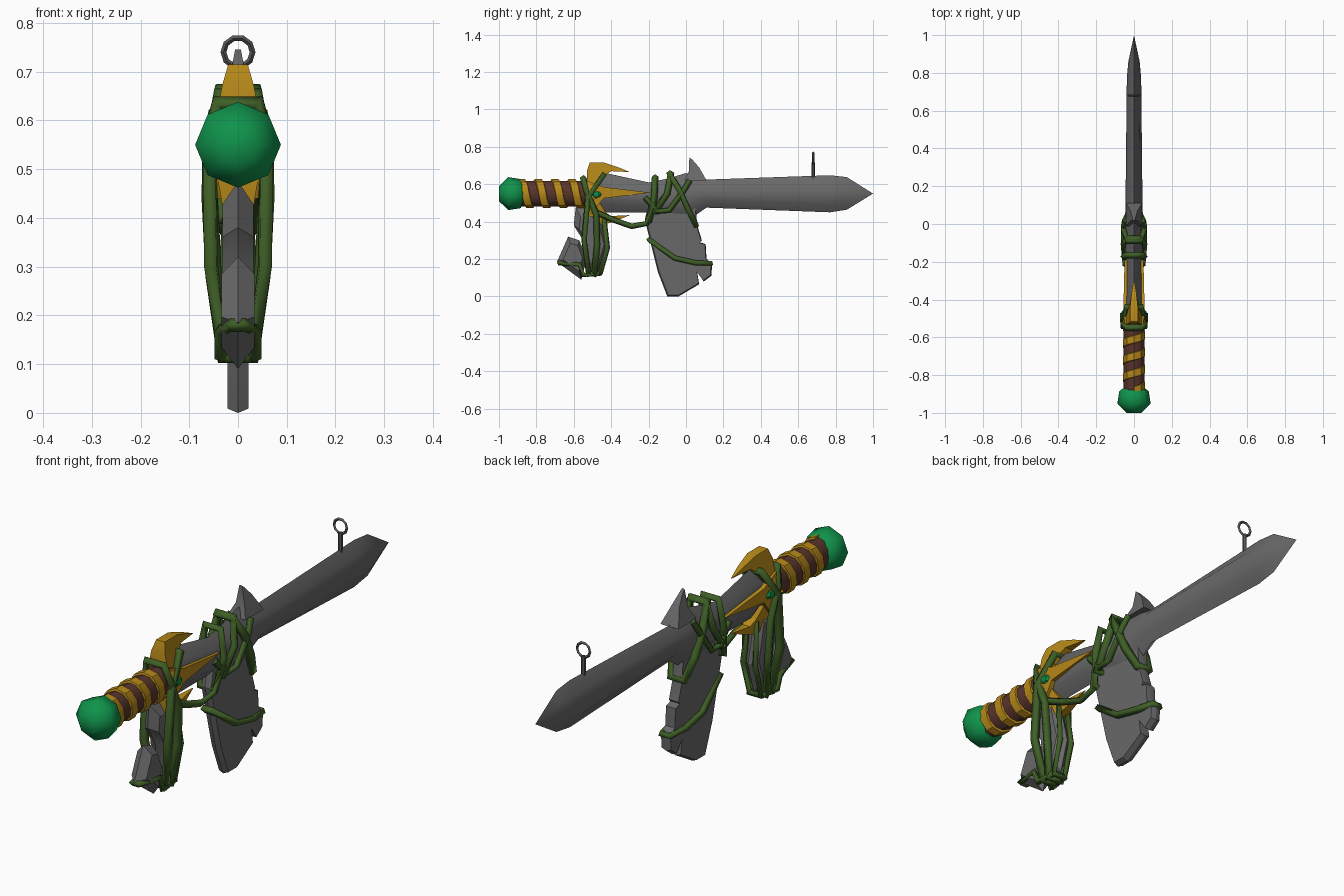
import bpy, bmesh, math
from mathutils import Vector

if "Cube" in bpy.data.objects:
    bpy.data.objects.remove(bpy.data.objects["Cube"])


def material(name, rgb):
    m = bpy.data.materials.new(name)
    m.use_nodes = True
    m.diffuse_color = (*rgb, 1)
    m.node_tree.nodes["Principled BSDF"].inputs["Base Color"].default_value = (*rgb, 1)
    return m


STEEL = material("grey steel", (0.14, 0.14, 0.14))
IRON = material("dark iron", (0.1, 0.1, 0.1))
GOLD = material("gold", (0.47, 0.25, 0.01))
GEM = material("green gem", (0.005, 0.29, 0.07))
VINE = material("vine green", (0.05, 0.115, 0.02))
LEATHER = material("brown leather", (0.1, 0.035, 0.025))
AXIS = 0.55  # height of the weapon's long axis


def finish(obj, name, mat, smooth=35):
    obj.name = name
    obj.data.materials.clear()
    obj.data.materials.append(mat)
    bpy.ops.object.select_all(action="DESELECT")
    obj.select_set(True)
    bpy.context.view_layer.objects.active = obj
    if smooth:
        bpy.ops.object.shade_smooth_by_angle(angle=math.radians(smooth))
    return obj


def loft(name, rings, mat, smooth=35):
    """Skin a list of equal rings and cap both ends."""
    bm = bmesh.new()
    loops = [[bm.verts.new(p) for p in ring] for ring in rings]
    n = len(loops[0])
    for a, b in zip(loops, loops[1:]):
        for i in range(n):
            j = (i + 1) % n
            bm.faces.new((a[i], a[j], b[j], b[i]))
    bm.faces.new(loops[0])
    bm.faces.new(loops[-1])
    bmesh.ops.remove_doubles(bm, verts=bm.verts[:], dist=0.0005)
    bmesh.ops.recalc_face_normals(bm, faces=bm.faces[:])
    mesh = bpy.data.meshes.new(name)
    bm.to_mesh(mesh)
    bm.free()
    obj = bpy.data.objects.new(name, mesh)
    bpy.context.collection.objects.link(obj)
    return finish(obj, name, mat, smooth)


def slab(name, outline, mat, inset=1.0, width=None):
    """Side outline (y, z, half width) thickened in x, with an optional ridged rim."""
    pts = [(*p, width) if width else p for p in outline]
    cy = sum(p[0] for p in pts) / len(pts)
    cz = sum(p[1] for p in pts) / len(pts)

    def layer(side):
        k = inset if side else 1.0
        return [(side * w, cy + (y - cy) * k, cz + (z - cz) * k) for y, z, w in pts]

    sides = (-1, 0, 1) if inset < 1 else (-1, 1)
    return loft(name, [layer(s) for s in sides], mat, 25)


def round_ring(y, r, n=8, squash=1.0):
    return [(squash * r * math.cos(i * math.tau / n), y, AXIS + r * math.sin(i * math.tau / n))
            for i in range(n)]


def vine(name, pts, mirrored=True, depth=0.018):
    """Square stem; mirrored paths close into a loop around the weapon."""
    path = list(pts)
    if mirrored:
        path += [(-x, y, z) for x, y, z in reversed(pts)]
    curve = bpy.data.curves.new(name, "CURVE")
    curve.dimensions = "3D"
    curve.bevel_depth = depth
    curve.bevel_resolution = 0
    curve.use_fill_caps = True
    spline = curve.splines.new("POLY")
    spline.points.add(len(path) - 1)
    for sp, p in zip(spline.points, path):
        sp.co = (*p, 1)
    spline.use_cyclic_u = mirrored
    obj = bpy.data.objects.new(name, curve)
    bpy.context.collection.objects.link(obj)
    bpy.ops.object.select_all(action="DESELECT")
    obj.select_set(True)
    bpy.context.view_layer.objects.active = obj
    bpy.ops.object.convert(target="MESH")
    finish(bpy.context.object, name, VINE, 0)


# Pommel, grip and its spiral wrap
loft("pommel", [round_ring(y, r) for y, r in
                ((-1, 0.04), (-0.95, 0.088), (-0.885, 0.078), (-0.865, 0.05))], GEM, 60)
loft("grip", [round_ring(y, 0.068, 12, 0.8) for y in (-0.88, -0.52)], LEATHER)


def wrap_section(t):
    a = t * math.tau - math.pi / 2
    y = -0.88 + 0.09 * t
    return [(0.8 * r * math.cos(a), y + d, AXIS - r * math.sin(a))
            for r, d in ((0.06, -0.024), (0.077, -0.019), (0.077, 0.019), (0.06, 0.024))]


loft("grip_wrap", [wrap_section(i / 10) for i in range(38)], GOLD)

# Main blade: lens-shaped sections (y, top, bottom, half width)
LENS = ((0, 1), (0.75, 0.5), (1, 0), (0.75, -0.5), (0, -1), (-0.75, -0.5), (-1, 0), (-0.75, 0.5))
stations = ((-0.5, 0.62, 0.48, 0.045), (-0.43, 0.66, 0.45, 0.045), (-0.2, 0.61, 0.45, 0.045),
            (-0.1, 0.63, 0.42, 0.048), (0, 0.66, 0.4, 0.048), (0.11, 0.625, 0.475, 0.045),
            (0.77, 0.648, 0.45, 0.038), (0.86, 0.638, 0.464, 0.03), (1, 0.55, 0.55, 0))
loft("main_blade", [[(w * x, y, (t + b) / 2 + s * (t - b) / 2) for x, s in LENS]
                    for y, t, b, w in stations], STEEL, 50)
slab("blade_thorn", ((-0.01, 0.62, 0.042), (0.015, 0.67, 0.02), (0.018, 0.745, 0.006),
                     (0.035, 0.73, 0.008), (0.07, 0.69, 0.018), (0.11, 0.62, 0.042)), STEEL)

# Chipped lower blade
slab("lower_blade", ((-0.2, 0.5), (-0.22, 0.41), (-0.18, 0.25), (-0.15, 0.13), (-0.1, 0),
                     (-0.04, 0), (0.07, 0.065), (0.06, 0.13), (0.095, 0.08), (0.135, 0.11),
                     (0.14, 0.17), (0.11, 0.2), (0.105, 0.28), (0.075, 0.29), (0.085, 0.3),
                     (0.06, 0.38), (0.05, 0.5)), STEEL, 0.96, 0.022)

# Broken shards under the grip
slab("upper_shard", ((-0.59, 0.475), (-0.46, 0.47), (-0.44, 0.38), (-0.41, 0.26),
                     (-0.45, 0.13), (-0.53, 0.13), (-0.55, 0.3), (-0.6, 0.38)), STEEL, 0.7, 0.032)
slab("lower_shard", ((-0.69, 0.185), (-0.63, 0.32), (-0.57, 0.3), (-0.53, 0.2),
                     (-0.56, 0.09)), STEEL, 0.65, 0.034)

# Gold guard: collar, side spikes, upper and lower prongs
loft("guard_collar", [round_ring(y, r, 10, 0.75) for y, r in
                      ((-0.54, 0.075), (-0.52, 0.085), (-0.47, 0.08))], GOLD)
slab("side_spikes", ((-0.53, 0.62, 0.05), (-0.44, 0.585, 0.056), (-0.19, 0.555, 0.05),
                     (-0.44, 0.525, 0.056), (-0.51, 0.44, 0.046), (-0.53, 0.48, 0.05)), GOLD)
prong = ((-0.53, 0.05, 0.045), (-0.53, 0.12, 0.033), (-0.515, 0.165, 0.02), (-0.435, 0.165, 0.02),
         (-0.36, 0.14, 0.012), (-0.3, 0.115, 0.002), (-0.4, 0.12, 0.018),
         (-0.43, 0.1, 0.025), (-0.46, 0.05, 0.04))
for label, sign in (("upper", 1), ("lower", -1)):
    slab(label + "_prong", [(y, AXIS + sign * h, w) for y, h, w in prong], GOLD)

# Gems set in the guard
for label, side in (("left", 1), ("right", -1)):
    bpy.ops.mesh.primitive_uv_sphere_add(segments=6, ring_count=4, radius=1,
                                         location=(side * 0.056, -0.48, 0.545))
    gem = bpy.context.object
    gem.scale = (0.012, 0.028, 0.018)
    finish(gem, label + "_gem", GEM, 0)

# Vines binding the shards to the grip and blade
vine("grip_vine_back", ((0.04, -0.55, 0.635), (0.056, -0.53, 0.56), (0.058, -0.48, 0.44),
                        (0.05, -0.475, 0.28), (0.03, -0.49, 0.115)))
vine("grip_vine_front", ((0.04, -0.44, 0.65), (0.058, -0.525, 0.53), (0.055, -0.545, 0.3),
                         (0.03, -0.52, 0.115)))
vine("shard_vine", ((0.02, -0.44, 0.43), (0.028, -0.42, 0.26), (0.028, -0.46, 0.12)), depth=0.014)
vine("shard_foot_vine", ((0.015, -0.68, 0.18), (0.035, -0.57, 0.17), (0.035, -0.55, 0.115),
                         (0.028, -0.46, 0.12)), depth=0.014)
vine("linking_vine", ((0.045, -0.48, 0.45), (0.035, -0.39, 0.41), (0.03, -0.29, 0.375),
                      (0.035, -0.21, 0.39), (0.052, -0.17, 0.5)), False, 0.015)
vine("blade_vine_back", ((0.035, -0.165, 0.64), (0.054, -0.17, 0.53), (0.035, -0.2, 0.4)))
vine("blade_vine_cross", ((0.035, -0.09, 0.66), (0.054, -0.035, 0.57), (0.05, 0.01, 0.47),
                          (0.03, 0.055, 0.38)))
vine("blade_vine_brace", ((0.035, -0.08, 0.66), (0.054, -0.1, 0.55), (0.05, -0.17, 0.45)))
for label, side in (("left", 1), ("right", -1)):
    vine(label + "_blade_vine", [(side * x, y, z) for x, y, z in
                                 ((0.045, -0.22, 0.53), (0.052, -0.15, 0.455), (0.055, -0.09, 0.46),
                                  (0.055, -0.01, 0.57), (0.045, 0.02, 0.62))], False, 0.015)
vine("lower_blade_vine", ((0.018, -0.2, 0.305), (0.034, -0.06, 0.205), (0.032, 0.05, 0.18),
                          (0.018, 0.135, 0.175)), depth=0.015)

# Sight ring on its post
bpy.ops.mesh.primitive_cylinder_add(vertices=6, radius=0.009, depth=0.09, location=(0, 0.68, 0.67))
finish(bpy.context.object, "sight_post", IRON)
bpy.ops.mesh.primitive_torus_add(major_segments=10, minor_segments=4, major_radius=0.03,
                                 minor_radius=0.006, location=(0, 0.68, 0.74),
                                 rotation=(math.pi / 2, 0, 0))
finish(bpy.context.object, "sight_ring", IRON, 0)
